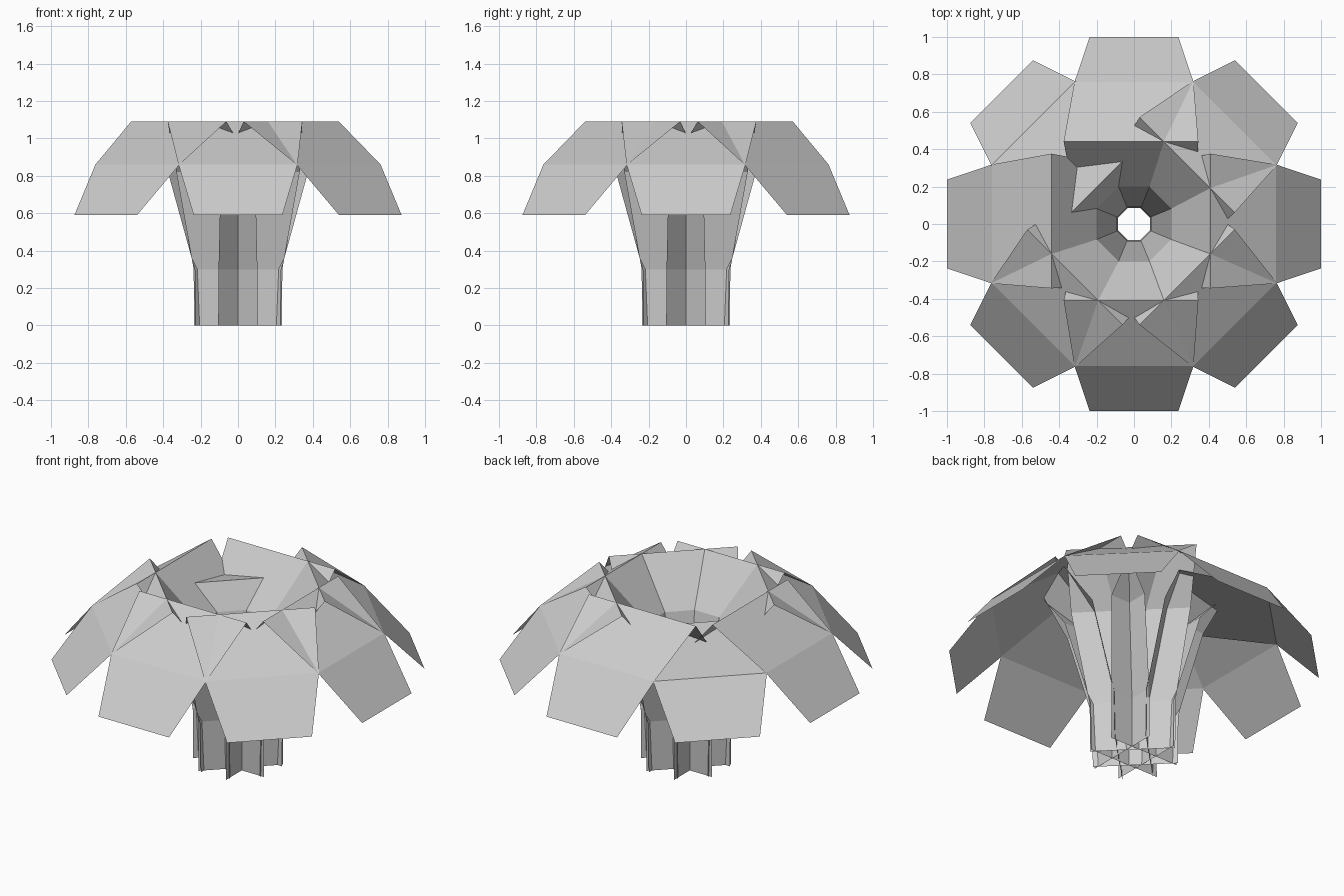
import bpy
from math import cos, sin, pi

if "Cube" in bpy.data.objects:
    bpy.data.objects.remove(bpy.data.objects["Cube"])

# Side profile of one petal strip: (distance from axis, height, half width)
PROFILE = [(0.085, 0.0, 0.235), (0.09, 0.30, 0.237), (0.20, 0.82, 0.33),
           (0.425, 1.09, 0.36), (0.76, 0.86, 0.318), (1.0, 0.59, 0.237)]
CREST = 3                    # profile index of the top fold
SHIFT = (-0.016, 0.016)      # the crest ring sits slightly off centre
SUNKEN = 3                   # the petal whose crest is pushed in and down


def make_petal(i):
    ang = i * pi / 4
    c, s = cos(ang), sin(ang)
    verts = []
    for k, (r, z, w) in enumerate(PROFILE):
        dx, dy = SHIFT if k == CREST else (0, 0)
        if k == CREST and i == SUNKEN:
            r, z, dx, dy = 0.28, 0.97, 0, 0
        for t in (-w, w):
            verts.append((r * c - t * s + dx, r * s + t * c + dy, z))
    faces = [(2 * k, 2 * k + 2, 2 * k + 3, 2 * k + 1)
             for k in range(len(PROFILE) - 1)]
    mesh = bpy.data.meshes.new(f"petal_{i + 1}")
    mesh.from_pydata(verts, [], faces)
    obj = bpy.data.objects.new(f"petal_{i + 1}", mesh)
    bpy.context.collection.objects.link(obj)


# Eight crossing strips form the star-shaped stem, funnel and drooping petals
for i in range(8):
    make_petal(i)
